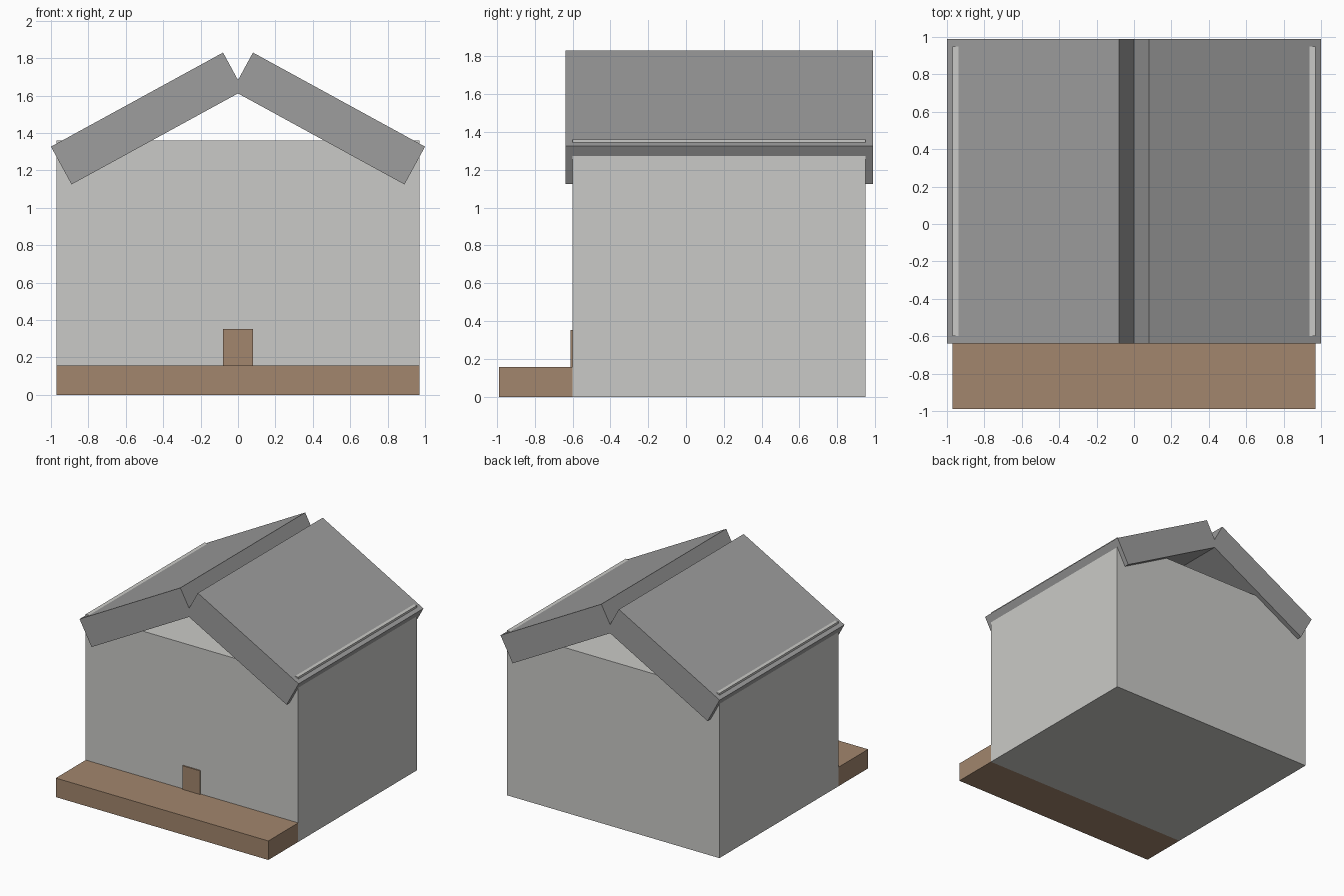
import bpy
import bmesh

if "Cube" in bpy.data.objects:
    bpy.data.objects.remove(bpy.data.objects["Cube"])


def material(name, color):
    m = bpy.data.materials.new(name)
    m.diffuse_color = (*color, 1.0)
    m.use_nodes = True
    m.node_tree.nodes["Principled BSDF"].inputs["Base Color"].default_value = m.diffuse_color
    return m


WALL = material("pale grey", (0.59, 0.59, 0.57))
ROOF = material("mid grey", (0.34, 0.34, 0.34))
WOOD = material("wood brown", (0.36, 0.238, 0.153))


def extrude_profile(name, profile, y0, y1, mat):
    """Solid made by sweeping an (x, z) outline from y0 to y1."""
    bm = bmesh.new()
    face = bm.faces.new([bm.verts.new((x, y0, z)) for x, z in profile])
    geo = bmesh.ops.extrude_face_region(bm, geom=[face])["geom"]
    moved = [g for g in geo if isinstance(g, bmesh.types.BMVert)]
    bmesh.ops.translate(bm, verts=moved, vec=(0, y1 - y0, 0))
    bmesh.ops.recalc_face_normals(bm, faces=bm.faces)
    mesh = bpy.data.meshes.new(name)
    bm.to_mesh(mesh)
    bm.free()
    mesh.materials.append(mat)
    obj = bpy.data.objects.new(name, mesh)
    bpy.context.collection.objects.link(obj)
    return obj


def box(name, half_width, y0, y1, z0, z1, mat):
    w = half_width
    return extrude_profile(name, [(-w, z0), (w, z0), (w, z1), (-w, z1)], y0, y1, mat)


# House body, whose top edges poke slightly through the roof
box("house_body", 0.97, -0.60, 0.95, 0.0, 1.36, WALL)

# Front porch and small door
box("porch_deck", 0.97, -0.99, -0.60, 0.0, 0.157, WOOD)
box("front_door", 0.08, -0.61, -0.60, 0.157, 0.352, WOOD)

# Two thick tilted roof slabs that cross at the ridge
for side, label in ((-1, "left"), (1, "right")):
    outline = [(1.0, 1.327), (0.08, 1.83), (-0.03, 1.628), (0.89, 1.125)]
    extrude_profile("roof_slab_" + label, [(side * x, z) for x, z in outline],
                    -0.638, 0.99, ROOF)
